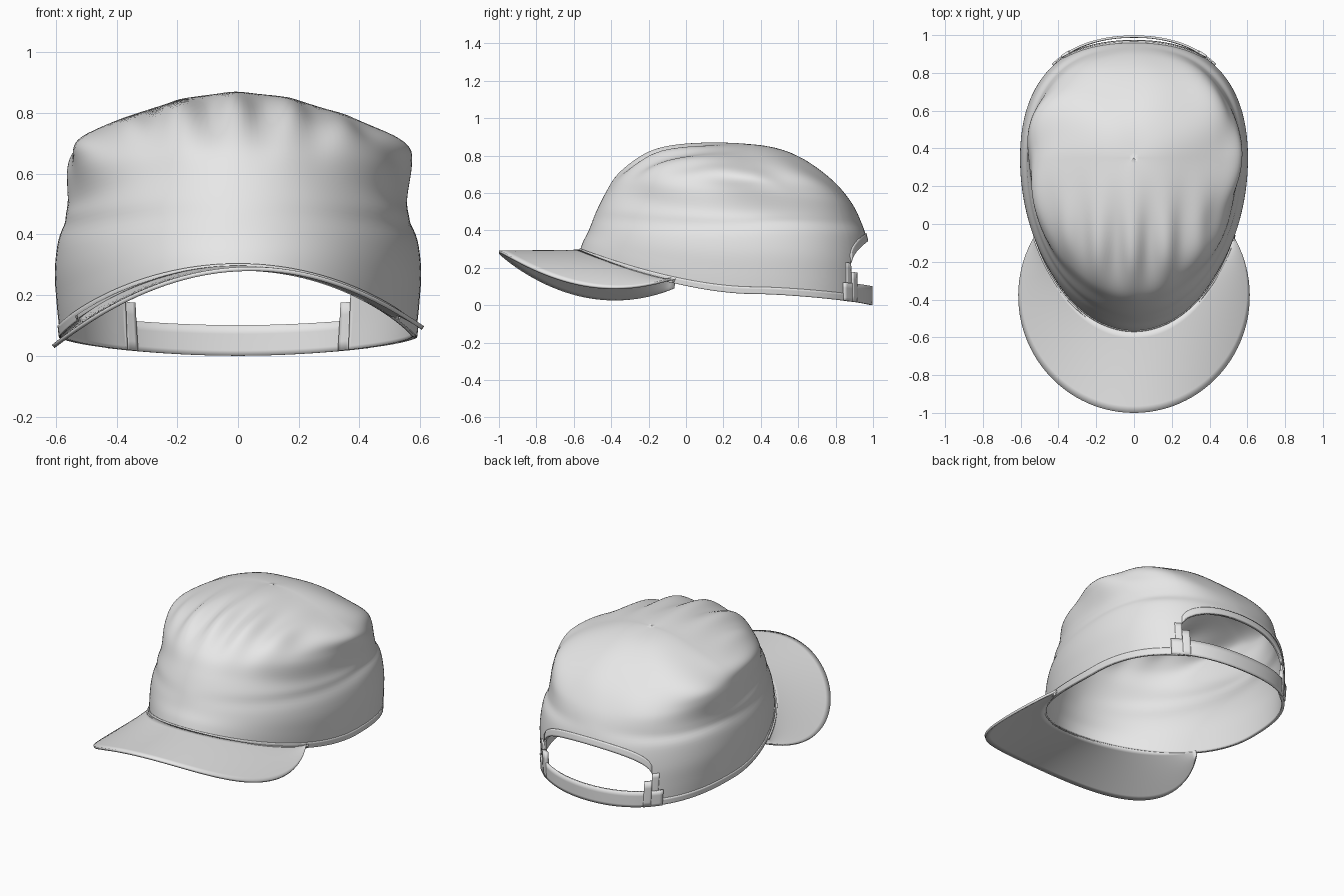
import bpy, bmesh, math
from math import sin, cos, pi, exp, radians

if "Cube" in bpy.data.objects:
    bpy.data.objects.remove(bpy.data.objects["Cube"])

# One pale cloth colour for the whole cap
cloth = bpy.data.materials.new("pale grey cloth")
cloth.diffuse_color = (0.8, 0.8, 0.8, 1)
cloth.use_nodes = True
cloth.node_tree.nodes["Principled BSDF"].inputs["Base Color"].default_value = cloth.diffuse_color

YC = 0.35  # plan centre of the crown rings
# Crown profiles from rim to apex (last entry only steers the curve past the apex)
FRONT = [(-.57, .285), (-.55, .34), (-.52, .40), (-.48, .50), (-.43, .60), (-.37, .69),
         (-.27, .765), (-.15, .82), (0, .853), (.17, .867), (.35, .86), (.5, .835)]
SIDE = [(.585, .06), (.597, .17), (.603, .29), (.585, .42), (.558, .50), (.562, .62),
        (.545, .69), (.46, .745), (.31, .805), (.15, .85), (0, .86), (-.15, .85)]
BACK = [(.985, 0), (.985, .12), (.98, .24), (.965, .36), (.93, .46), (.89, .54),
        (.82, .63), (.73, .71), (.62, .785), (.5, .835), (.35, .86), (.17, .867)]


def spline(pts, t):
    i = min(int(t), 9)
    f = t - i
    p = [pts[max(0, i + k)] for k in (-1, 0, 1, 2)]
    return [0.5 * (2 * b + (c - a) * f + (2 * a - 5 * b + 4 * c - d) * f * f
                   + (3 * b - a - 3 * c + d) * f ** 3) for a, b, c, d in zip(*p)]


def bell(v, mid, width):
    return exp(-((v - mid) / width) ** 2)


def surf(phi, lev, off=0.0):
    """Point on the crown at plan angle phi and profile level 0 (rim) to 10 (apex)."""
    s, c = sin(phi), cos(phi)
    w = abs(s) ** 1.7
    xr, zs = spline(SIDE, lev)
    ye, ze = spline(BACK if s > 0 else FRONT, lev)
    full = 1 + (0.05 * sin(2 * phi) ** 2 if s > 0 else 0)
    x, y = xr * c * full, YC + abs(ye - YC) * s * full
    z = zs * (1 - w) + ze * w
    # gathers over the forehead, loose folds round the sides, a long slack crease
    front = max(0, -s)
    gather = 0.02 * cos(2 * pi * (x + 0.01) / 0.18) * bell(lev, 7, 1.5) * front ** 2
    fold = 0.014 * sin(7 * phi + 1.3 * lev + 0.5) * bell(lev, 5.6, 1.5) * abs(c) ** 1.5
    fold -= 0.010 * bell(lev, 3.2 + 0.5 * s, 0.35) * abs(c)
    back = 0.006 * sin(6 * phi) * bell(lev, 7, 1.5) * max(0, s)
    d = off + gather * 0.6 + fold + back
    return (x + c * d, y + s * d, z + gather * 0.8 + fold * 0.35)


def sheet(name, rows, thick):
    """Thick smooth cloth sheet through rows of points."""
    bm = bmesh.new()
    vs = [[bm.verts.new(p) for p in r] for r in rows]
    for a, b in zip(vs, vs[1:]):
        for i in range(len(a) - 1):
            bm.faces.new((a[i], a[i + 1], b[i + 1], b[i]))
    bmesh.ops.remove_doubles(bm, verts=bm.verts, dist=1e-4)
    me = bpy.data.meshes.new(name)
    bm.to_mesh(me)
    bm.free()
    me.materials.append(cloth)
    ob = bpy.data.objects.new(name, me)
    bpy.context.collection.objects.link(ob)
    m = ob.modifiers.new("thickness", 'SOLIDIFY')
    m.thickness, m.offset = thick, -1
    bpy.ops.object.select_all(action='DESELECT')
    ob.select_set(True)
    bpy.context.view_layer.objects.active = ob
    bpy.ops.object.shade_smooth_by_angle(angle=radians(45))
    return ob


def ribbon(name, a0, a1, low, high, off, thick, n=48, steps=4):
    """Strip lying on the crown between two angles and two level functions."""
    phis = [radians(a0 + (a1 - a0) * i / n) for i in range(n + 1)]
    rows = [[surf(p, low(p) + (high(p) - low(p)) * j / steps, off) for p in phis]
            for j in range(steps + 1)]
    return sheet(name, rows, thick)


# Crown, with the arched opening left out at the back
OPEN = radians(37)


def arch(phi):
    u = abs((phi % (2 * pi)) - pi / 2) / OPEN
    return 1.6 + 1.25 * math.sqrt(max(0, 1 - u * u)) if u < 1 else 0


cols = [2 * pi * i / 160 for i in range(160)]
cols += [pi / 2 + k * (OPEN + e) for k in (-1, 1) for e in (-0.004, 0.004)]
cols = sorted(cols) + [2 * pi]
sheet("crown", [[surf(p, max(arch(p), j / 6)) for p in cols] for j in range(61)], 0.012)

# Stitched hem round the rim, and the binding of the back opening
ribbon("rim_hem", 127, 413, lambda p: 0, lambda p: 0.42, 0.005, 0.012, 128)
ribbon("opening_binding", 53.3, 126.7, arch, lambda p: arch(p) + 0.38, 0.006, 0.012)
for side, a in (("right", 49.5), ("left", 127)):
    ribbon(side + "_opening_edge", a, a + 3.5, lambda p: 0, lambda p: 1.75, 0.006, 0.014, 4, 8)

# Back strap with the loop that holds it on each side
ribbon("back_strap", 47, 133, lambda p: 0, lambda p: 0.85, 0.013, 0.012)
for side, a in (("right", 53), ("left", 123)):
    ribbon(side + "_strap_loop", a, a + 4, lambda p: 0, lambda p: 1.35, 0.015, 0.022, 4)

# Curved brim, springing from the front of the rim and drooping to the sides
def droop(x):
    return 0.292 - 0.6 * x * x + 0.05 * x


def brim_point(v, s):
    ix, iy, iz = surf(pi + 0.46 + v * (pi - 0.92), 0)
    a = pi - 0.54 + v * (pi + 1.08)
    ox, oy = 0.613 * cos(a), -0.38 + 0.62 * sin(a)
    x, y = ix + (ox - ix) * s, iy + (oy - iy) * s
    return (x, y, droop(x) + (iz + 0.012 - droop(ix)) * (1 - s) ** 2)


sheet("brim", [[brim_point(i / 72, 1 - j / 12) for i in range(73)] for j in range(13)], 0.014)

# Raised seam where the brim meets the crown
ribbon("brim_seam", 207, 333, lambda p: 0, lambda p: 0.2, 0.014, 0.014, 64)
